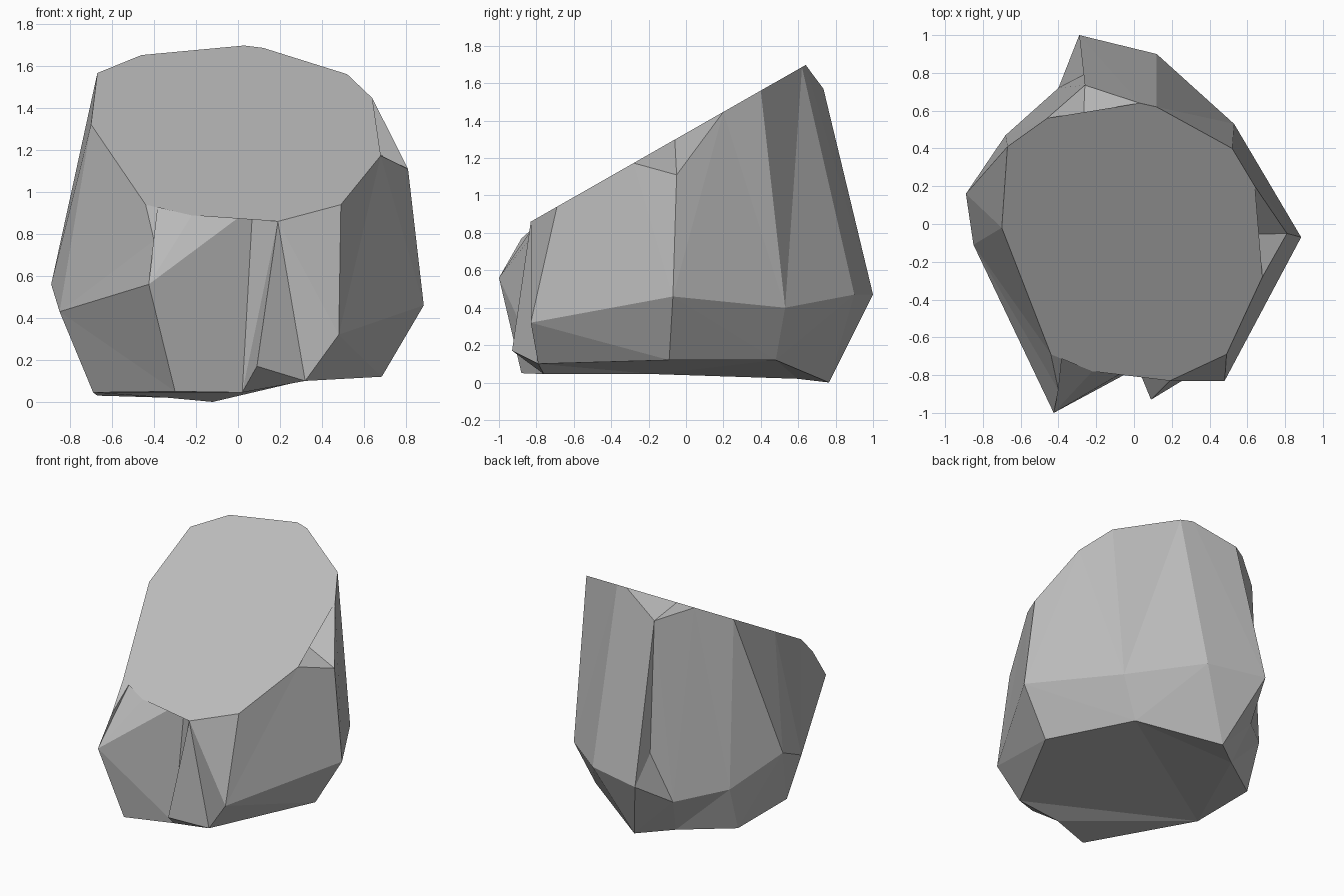
import bpy
import bmesh

default_cube = bpy.data.objects.get("Cube")
if default_cube:
    bpy.data.objects.remove(default_cube, do_unlink=True)

mesh = bpy.data.meshes.new("boulder")
bm = bmesh.new()


def crown_height(y):
    """Height of the sloping flat crown at a given depth."""
    return 1.333 + 0.57 * y


def add_points(points):
    """Make vertices; a point without a height lies on the crown slope."""
    made = []
    for point in points:
        x, y = point[:2]
        z = point[2] if len(point) > 2 else crown_height(y)
        made.append(bm.verts.new((x, y, z)))
    return made


def bridge(first, second, path):
    """Zip two chains together: f steps along the first, s along the second."""
    i = j = 0
    for step in path:
        if step == "f":
            corners = (first[i], first[i + 1], second[j])
            i += 1
        else:
            corners = (first[i], second[j + 1], second[j])
            j += 1
        # Shared corners collapse the triangle, so it is skipped
        if len(set(corners)) == 3:
            bm.faces.new(corners)


def closed(ring):
    return ring + ring[:1]


# Rim of the rock, counterclockwise from the cleft in the front
rim = add_points([
    (0.07, -0.71), (0.19, -0.83), (0.49, -0.69), (0.68, -0.28),
    (0.81, -0.05, 1.11), (0.64, 0.2), (0.52, 0.4), (0.12, 0.62),
    (0.03, 0.64), (-0.26, 0.735, 1.57), (-0.46, 0.56), (-0.67, 0.41),
    (-0.7, -0.02), (-0.44, -0.69), (-0.4, -0.88, 0.77), (-0.425, -1, 0.56),
])

# Widest girth of the rock, starting at the foot of the cleft
girth = add_points([
    (0.02, -0.76, 0.045), (0.09, -0.93, 0.17), (0.32, -0.79, 0.1),
    (0.48, -0.83, 0.32), (0.885, -0.07, 0.46), (0.53, 0.53, 0.4),
    (0.12, 0.9, 0.47), (-0.29, 1, 0.47), (-0.265, 0.79, 0.63),
    (-0.4, 0.72, 0.285), (-0.68, 0.47, 0.355), (-0.89, 0.16, 0.56),
    (-0.85, -0.11, 0.43), (-0.3, -0.88, 0.05),
])
cleft_foot, front_foot, back_notch = girth[0], girth[2], girth[8]

# Underside outline, sharing the front corners with the girth
underside = add_points([
    (0.685, -0.09, 0.12), (0.39, 0.48, 0.12), (-0.12, 0.765, 0),
    (-0.336, 0.596, 0.02), (-0.67, 0.36, 0.03), (-0.69, -0.17, 0.045),
])
underside = [cleft_foot, front_foot] + underside + [girth[-1]]

# Inner corners of the three chips broken out of the crown
side_chip = add_points([(0.44, -0.06)])
back_chip = add_points([(-0.27, 0.49)])
front_chip = add_points([(-0.38, -0.69), (-0.22, -0.78)])

# Upper walls between rim and girth
bridge(closed(rim), closed(girth), "fsssffsffsffsfsfssfsfsfsfffssf")

# Lower walls between girth and underside, passing below the back notch
lower_girth = [v for v in girth if v is not back_notch]
bridge(closed(lower_girth), closed(underside), "ffsfsfsffsffsfsfsfsfsf")
bm.faces.new((girth[7], girth[9], back_notch))

# Chip facets
bridge(rim[3:6], side_chip, "ff")
bridge(rim[8:11], back_chip, "ff")
bridge(rim[13:] + rim[:1], front_chip, "ffsf")

# Flat crown and underside caps
crown = rim[:4] + side_chip + rim[5:9] + back_chip + rim[10:14] + front_chip
caps = [bm.faces.new(crown), bm.faces.new(underside[::-1])]
bmesh.ops.triangulate(bm, faces=caps, ngon_method="EAR_CLIP")
bmesh.ops.recalc_face_normals(bm, faces=bm.faces[:])
bm.to_mesh(mesh)
bm.free()

# Plain stone colour
stone = bpy.data.materials.new("stone_grey")
stone.use_nodes = True
colour = (0.5, 0.5, 0.5, 1)
stone.diffuse_color = colour
shader = next(n for n in stone.node_tree.nodes if n.type == "BSDF_PRINCIPLED")
shader.inputs["Base Color"].default_value = colour
shader.inputs["Roughness"].default_value = 0.9
mesh.materials.append(stone)

boulder = bpy.data.objects.new("boulder", mesh)
bpy.context.scene.collection.objects.link(boulder)
